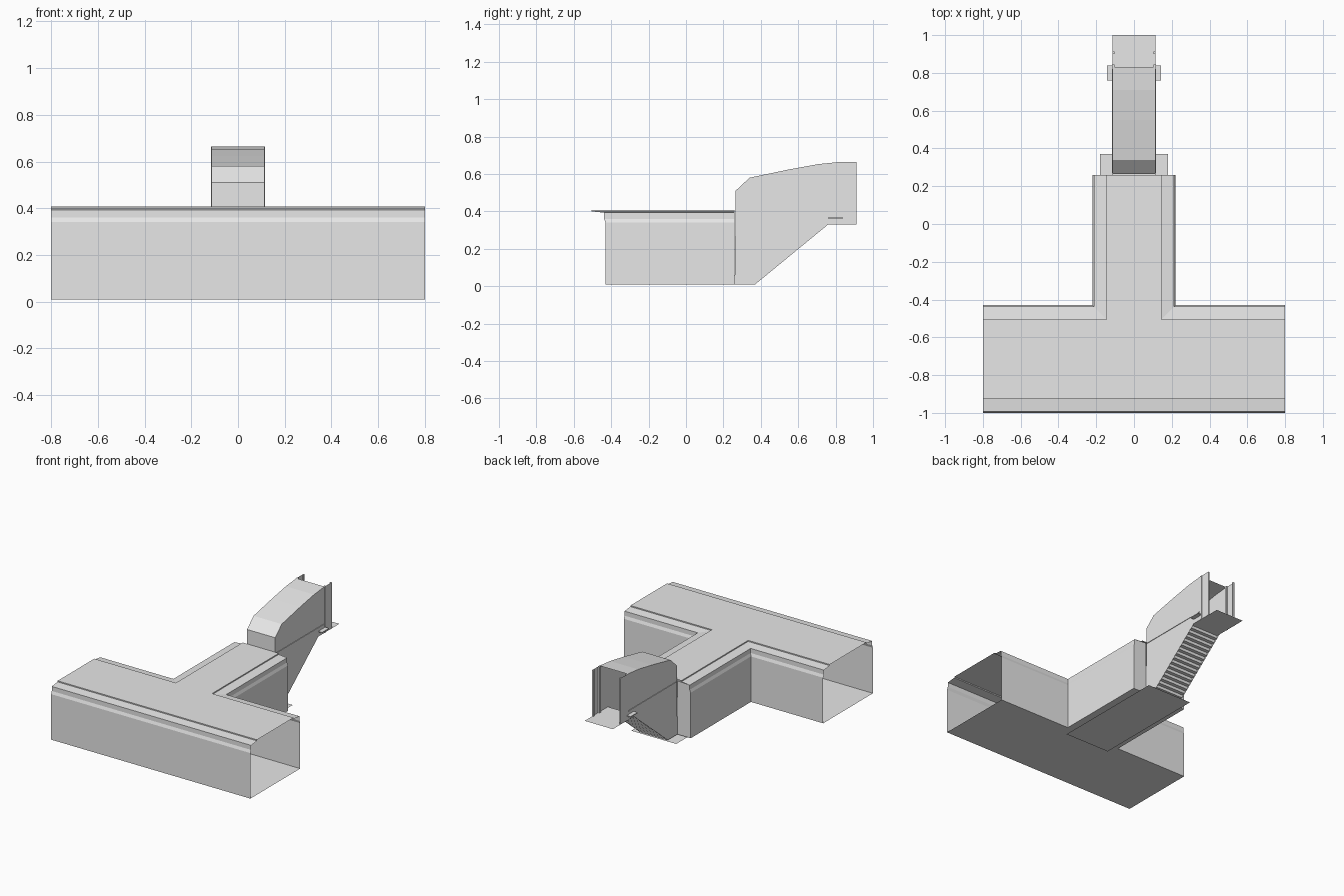
import bpy

cube = bpy.data.objects.get("Cube")
if cube:
    bpy.data.objects.remove(cube, do_unlink=True)

grey = bpy.data.materials.new("plain grey")
grey.use_nodes = True
GREY = (0.8, 0.8, 0.8, 1)
grey.diffuse_color = GREY
grey.node_tree.nodes["Principled BSDF"].inputs["Base Color"].default_value = GREY


def make(name, verts, faces, mirror=False):
    mesh = bpy.data.meshes.new(name)
    mesh.from_pydata(verts, [], faces)
    mesh.materials.append(grey)
    obj = bpy.data.objects.new(name, mesh)
    bpy.context.collection.objects.link(obj)
    if mirror:
        mod = obj.modifiers.new("mirror", "MIRROR")
        mod.use_mirror_merge = False
    return obj


def sweep(name, profile, path, mirror=False):
    """Sweep an (inset, height) profile along a mitred path of (x, y, dx, dy)."""
    n = len(profile)
    verts = [(x + dx * d, y + dy * d, z) for x, y, dx, dy in path for d, z in profile]
    faces = [(i * n + j, (i + 1) * n + j, (i + 1) * n + j + 1, i * n + j + 1)
             for i in range(len(path) - 1) for j in range(n - 1)]
    return make(name, verts, faces, mirror)


def strip(name, points, half):
    """Sheet across x following (y, z) points."""
    path = [(y, z) for y, z in points]
    verts = [(sx * half, y, z) for y, z in path for sx in (-1, 1)]
    faces = [(2 * i, 2 * i + 1, 2 * i + 3, 2 * i + 2) for i in range(len(path) - 1)]
    return make(name, verts, faces)


def flat(name, points, mirror=False):
    return make(name, points, [tuple(range(len(points)))], mirror)


def box(name, lo, hi, mirror=False):
    verts = [(x, y, z) for x in (lo[0], hi[0]) for y in (lo[1], hi[1]) for z in (lo[2], hi[2])]
    faces = [(0, 1, 3, 2), (4, 6, 7, 5), (0, 4, 5, 1), (2, 3, 7, 6), (0, 2, 6, 4), (1, 5, 7, 3)]
    return make(name, verts, faces, mirror)


# main sizes
LONG, STEM, TUNNEL = 0.8, 0.22, 0.113
FRONT, BACK, END = -1.0, -0.43, 0.26
FLOOR, ROOF, INSET = 0.01, 0.408, 0.075

# hall walls with a stepped cornice
wall = [(0, FLOOR), (0, 0.34), (0.008, 0.36), (0.008, 0.393), (INSET, 0.4), (INSET, ROOF)]
sweep("front_wall", wall, [(-LONG, FRONT, 0, 1), (LONG, FRONT, 0, 1)])
sweep("side_wall", wall, [(STEM, END, -1, 0), (STEM, BACK, -1, -1), (LONG, BACK, 0, -1)], True)


def tee(name, z, inset):
    """T-shaped plate covering the hall and its stem."""
    s, b = STEM - inset, BACK - inset
    right = [(s, END), (s, b), (LONG, b), (LONG, FRONT + inset)]
    left = [(-x, y) for x, y in reversed(right)]
    flat(name, [(x, y, z) for x, y in reversed(right + left)])


tee("roof", ROOF, INSET)
tee("floor", FLOOR, 0)
strip("stem_floor_plate", [(-0.49, 0), (0.37, 0)], 0.18)

# end wall of the stem, open in the middle
flat("stem_end_wall", [(TUNNEL, END, FLOOR)] + [(STEM - d, END, z) for d, z in wall[:4]]
     + [(TUNNEL, END, 0.4)], True)

# stair tunnel shell
top = [(0.265, 0.4), (0.265, 0.51), (0.34, 0.58), (0.55, 0.624), (0.71, 0.653), (0.83, 0.665)]
foot, head = (0.37, FLOOR), (0.76, 0.33)
outline = [(END, FLOOR), foot, head, (0.91, 0.33), (0.91, 0.665)] + top[::-1]
flat("tunnel_side_wall", [(TUNNEL, y, z) for y, z in outline], True)
strip("tunnel_roof", top, TUNNEL)
strip("tunnel_floor", [(END, FLOOR), foot], TUNNEL)
strip("landing", [head, (1.0, 0.33)], TUNNEL)

# staircase
steps = 15
run, rise = (head[0] - foot[0]) / steps, (head[1] - foot[1]) / steps
zigzag = [foot]
for i in range(steps):
    y, z = foot[0] + run * i, foot[1] + rise * (i + 1)
    zigzag += [(y, z), (y + run, z)]
strip("stairs", zigzag, TUNNEL)

# trim on the tunnel sides and the door frame
box("side_moulding", (TUNNEL, 0.27, 0.391), (TUNNEL + 0.004, 0.82, 0.397), True)
box("side_bracket", (TUNNEL, 0.76, 0.362), (0.143, 0.84, 0.368), True)
box("door_post", (0.103, 0.83, 0.33), (TUNNEL + 0.003, 0.845, 0.665), True)
box("door_edge", (0.103, 0.9, 0.33), (TUNNEL + 0.001, 0.912, 0.665), True)
